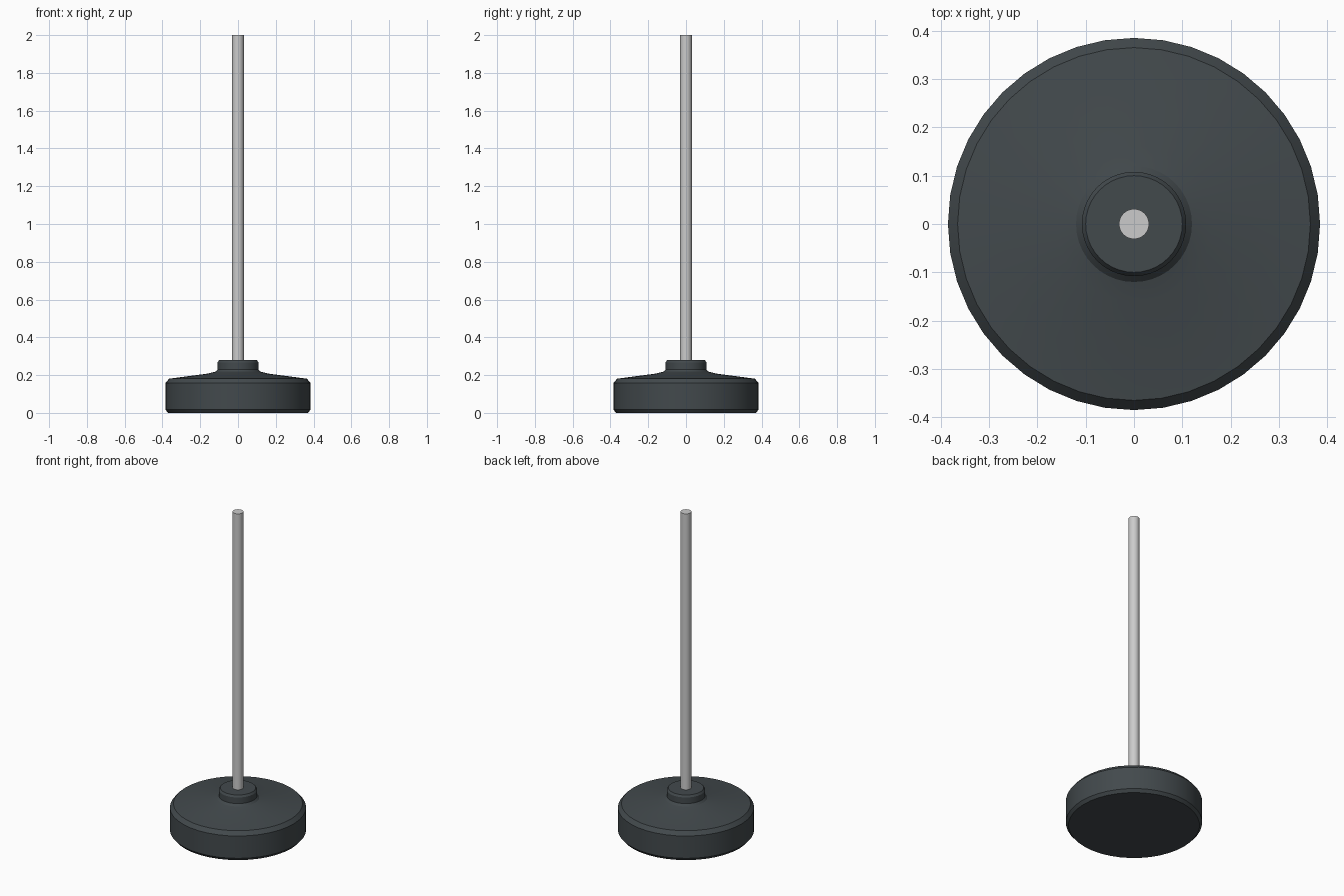
import bpy, bmesh, math

if "Cube" in bpy.data.objects:
    bpy.data.objects.remove(bpy.data.objects["Cube"])

SIDES = 40


def lathe(name, profile, color=None, sides=SIDES):
    """Revolve (radius, z) points about z and cap both ends."""
    bm = bmesh.new()
    rings = []
    for r, z in profile:
        rings.append([bm.verts.new((r * math.cos(math.tau * i / sides),
                                    r * math.sin(math.tau * i / sides), z))
                      for i in range(sides)])
    for a, b in zip(rings, rings[1:]):
        for i in range(sides):
            j = (i + 1) % sides
            bm.faces.new((a[i], a[j], b[j], b[i]))
    bm.faces.new(rings[0][::-1])
    bm.faces.new(rings[-1])
    mesh = bpy.data.meshes.new(name)
    bm.to_mesh(mesh)
    bm.free()
    obj = bpy.data.objects.new(name, mesh)
    bpy.context.collection.objects.link(obj)
    bpy.context.view_layer.objects.active = obj
    obj.select_set(True)
    bpy.ops.object.shade_smooth_by_angle(angle=math.radians(25))
    obj.select_set(False)
    if color:
        mat = bpy.data.materials.new(name + "_material")
        mat.diffuse_color = color
        mat.use_nodes = True
        mat.node_tree.nodes["Principled BSDF"].inputs["Base Color"].default_value = mat.diffuse_color
        mesh.materials.append(mat)
    return obj


# Weighted base: chamfered drum, shallow cone and raised collar
lathe("base", [(0.37, 0.0), (0.385, 0.018), (0.385, 0.157), (0.365, 0.181),
               (0.16, 0.208), (0.12, 0.218), (0.108, 0.23), (0.108, 0.268),
               (0.1, 0.28)],
      (0.055, 0.067, 0.073, 1))

# Upright pole, seated in the collar
lathe("pole", [(0.031, 0.2), (0.031, 2.0)])
